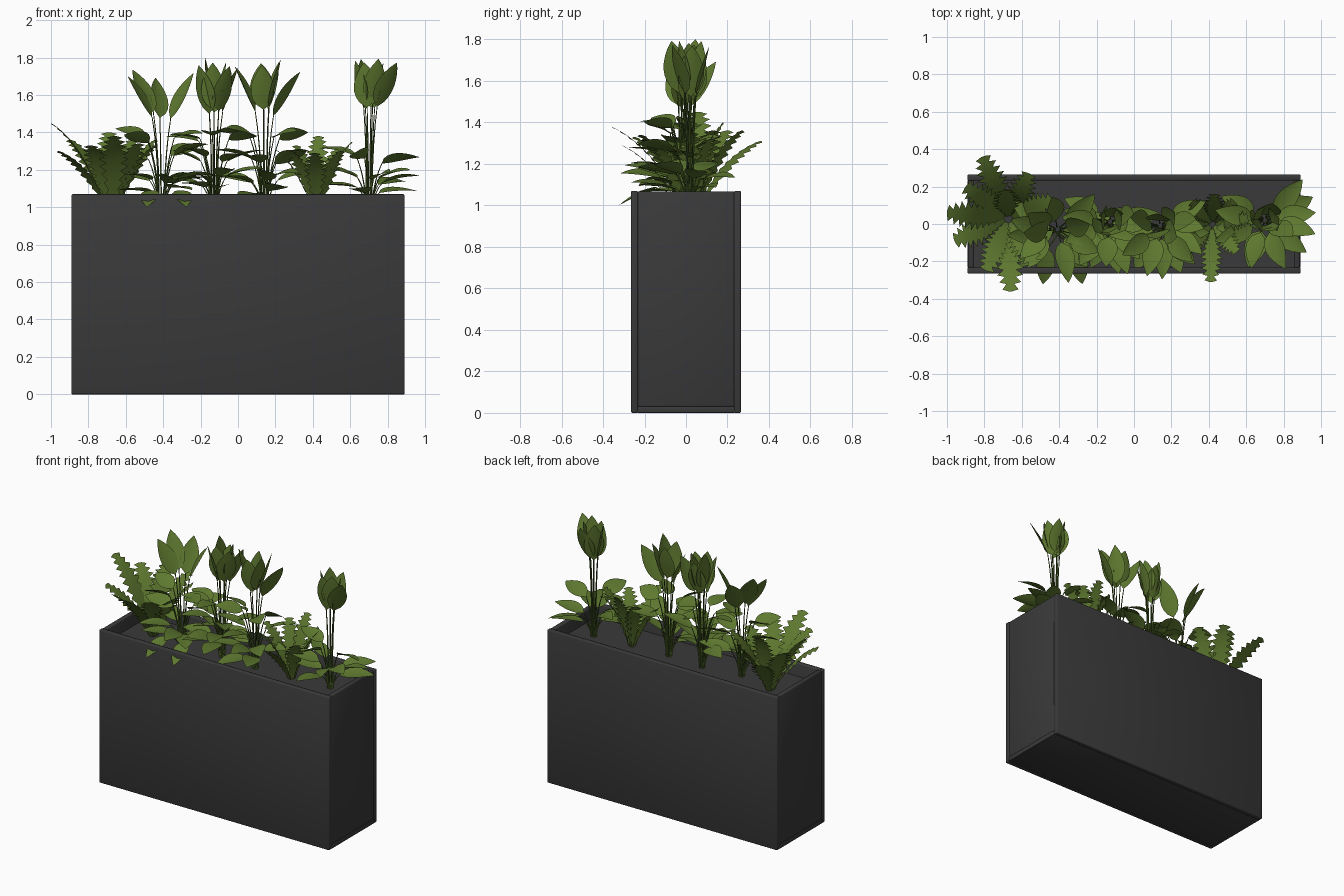
import bpy, bmesh, math, random
from mathutils import Vector, Quaternion

if "Cube" in bpy.data.objects:
    bpy.data.objects.remove(bpy.data.objects["Cube"])

random.seed(4)


def material(name, rgb):
    m = bpy.data.materials.new(name)
    m.diffuse_color = (*rgb, 1)
    m.use_nodes = True
    m.node_tree.nodes["Principled BSDF"].inputs["Base Color"].default_value = m.diffuse_color
    return m


BOX = material("charcoal", (0.042, 0.042, 0.043))
LEAF = material("leaf green", (0.112, 0.190, 0.029))
STEM = material("stem green", (0.085, 0.145, 0.023))
SOIL_Z = 0.98


# ---------- planter ----------
def panel(name, x0, x1, y0, y1, z0, z1, mat, bevel=0.006):
    bm = bmesh.new()
    bmesh.ops.create_cube(bm, size=1)
    for v in bm.verts:
        v.co = Vector(((x0 + x1) / 2 + v.co.x * (x1 - x0),
                       (y0 + y1) / 2 + v.co.y * (y1 - y0),
                       (z0 + z1) / 2 + v.co.z * (z1 - z0)))
    me = bpy.data.meshes.new(name)
    bm.to_mesh(me)
    bm.free()
    me.materials.append(mat)
    for p in me.polygons:
        p.use_smooth = bevel > 0
    ob = bpy.data.objects.new(name, me)
    bpy.context.collection.objects.link(ob)
    if bevel:
        b = ob.modifiers.new("bevel", "BEVEL")
        b.width, b.segments = bevel, 2


panel("front_panel", -.89, .89, -.265, -.232, 0, 1.07, BOX)
panel("back_panel", -.89, .89, .232, .265, 0, 1.07, BOX)
panel("left_panel", -.887, -.855, -.234, .234, 0.03, 1.068, BOX)
panel("right_panel", .855, .887, -.234, .234, 0.03, 1.068, BOX)
panel("bottom_plate", -.889, .889, -.236, .236, 0, 0.032, BOX, 0.003)
panel("soil", -.86, .86, -.235, .235, SOIL_Z - .05, SOIL_Z, BOX, 0)


# ---------- foliage helpers ----------
def vert(bm, p):
    return bm.verts.new((max(-1, min(1, p.x)), p.y, p.z))


def radial(az):
    return Vector((math.cos(math.radians(az)), math.sin(math.radians(az)), 0))


def bezier(a, b, c, t):
    return a * (1 - t) ** 2 + b * 2 * t * (1 - t) + c * t * t


def add_stem(bm, a, b, c, r):
    """Thin three-sided tapering tube along a curve."""
    rings = []
    for i in range(6):
        t = i / 5
        p = bezier(a, b, c, t)
        rings.append([vert(bm, p + radial(k * 120) * r * (1 - .5 * t)) for k in range(3)])
    for r0, r1 in zip(rings, rings[1:]):
        for k in range(3):
            bm.faces.new((r0[k], r0[(k + 1) % 3], r1[(k + 1) % 3], r1[k])).material_index = 1


def add_leaf(bm, base, az, elev, length, width, droop, roll):
    """Pointed oval blade, folded slightly along its midrib."""
    out, e = radial(az), math.radians(elev)
    d = out * math.cos(e) + Vector((0, 0, math.sin(e)))
    side = Quaternion(d, roll) @ Vector((-out.y, out.x, 0))
    nrm = d.cross(side)
    rows, n = [], 8
    for i in range(n + 1):
        t = i / n
        w = width / 2 * math.sin(math.pi * t ** .8) ** .8 if 0 < i < n else .002
        p = base + d * length * t + nrm * droop * length * t * t
        fold = nrm * (.22 * w)
        rows.append([vert(bm, p - side * w + fold), vert(bm, p), vert(bm, p + side * w + fold)])
    for a, b in zip(rows, rows[1:]):
        for k in (0, 1):
            bm.faces.new((a[k], b[k], b[k + 1], a[k + 1]))


def add_frond(bm, base, tip, width):
    """Rising fern frond with saw-tooth leaflets on both sides."""
    mid = base.lerp(tip, .45)
    mid.z = base.z + (tip.z - base.z) * .78
    flat = Vector((tip.x - base.x, tip.y - base.y, 0)).normalized()
    side = Vector((-flat.y, flat.x, 0))
    n = 10
    pts = [bezier(base, mid, tip, i / n) for i in range(n + 1)]
    spine = [vert(bm, p) for p in pts]
    for s in (1, -1):
        valley, peak = [], []
        for i, p in enumerate(pts):
            t = i / n
            w = width / 2 * min(1, .25 + 1.7 * t) * (1 - t ** 4 * .75)
            step = (pts[min(i + 1, n)] - pts[max(i - 1, 0)]) / 2
            valley.append(vert(bm, p + side * s * w * .5))
            peak.append(vert(bm, p + side * s * w + step * .75 - Vector((0, 0, .1 * w))))
        for i in range(n):
            for f in ((spine[i], valley[i], valley[i + 1], spine[i + 1]),
                      (valley[i], peak[i], valley[i + 1])):
                bm.faces.new(f[::-s])


def finish(bm, name):
    me = bpy.data.meshes.new(name)
    bm.to_mesh(me)
    bm.free()
    for m in (LEAF, STEM):
        me.materials.append(m)
    for p in me.polygons:
        p.use_smooth = True
    ob = bpy.data.objects.new(name, me)
    bpy.context.collection.objects.link(ob)


# ---------- broad-leaf plants ----------
# tier: stem reach, leaf base height, leaf length, elevation, width, droop, roll
TIERS = {
    "top": (.03, 1.53, .25, 74, .13, .08, .4),
    "splay": (.05, 1.52, .26, 64, .12, .0, .6),
    "mid": (.08, 1.38, .17, 20, .11, -.15, .7),
    "shoulder": (.07, 1.25, .20, 24, .11, -.2, .6),
    "low": (.07, 1.14, .21, 20, .11, -.2, .4),
    "base": (.06, 1.08, .21, 8, .12, -.12, .2),
}


def plant(name, x, y, dz, tiers):
    bm = bmesh.new()
    root = Vector((x, y, SOIL_Z))
    for tier, azimuths in tiers.items():
        reach, z, length, elev, width, droop, roll = TIERS[tier]
        for az in azimuths:
            up = dz if z > 1.3 else 0
            foot = root + radial(az) * .015
            b = Vector((x, y, z + up + random.uniform(-.02, .03))) + radial(az) * reach
            ctrl = foot.lerp(b, .6) - radial(az) * reach * .4
            add_stem(bm, foot, ctrl, b, .006)
            add_leaf(bm, b, az, elev + random.uniform(-6, 6), length * random.uniform(.92, 1.06),
                     width, droop, random.uniform(-roll, roll))
    finish(bm, name)


plant("leafy_plant_far_left", -.41, -.03, -.03, {
    "splay": (185, 10, 150, 100), "mid": (170, 215, 330),
    "shoulder": (190, 345, 40), "low": (225, 285, 330, 15, 150), "base": (210, 310)})
plant("leafy_plant_left", -.13, .01, -.01, {
    "top": (20, 85, 150, 215, 270, 330), "splay": (20,), "mid": (175, 205, 350, 265),
    "shoulder": (165, 235, 310, 10), "low": (195, 250, 290, 340, 150), "base": (230, 280)})
plant("leafy_plant_middle", .14, -.01, -.02, {
    "top": (265, 330, 40, 100), "splay": (165, 10), "mid": (175, 220, 310, 0),
    "shoulder": (190, 255, 330, 30), "low": (165, 215, 275, 310, 350), "base": (240, 295)})
plant("leafy_plant_right", .70, .02, .0, {
    "top": (10, 70, 130, 190, 250, 310), "splay": (330,),
    "shoulder": (348, 170, 250), "low": (10, 45, 205, 290, 150, 320),
    "base": (250, 190, 25)})

# leaves drooping over the front edge
bm = bmesh.new()
for lx, az in ((-.46, 262), (-.31, 280)):
    b = Vector((lx, -.13, 1.09))
    add_stem(bm, Vector((-.41, -.05, SOIL_Z)), Vector((-.41, -.06, 1.06)), b, .006)
    add_leaf(bm, b, az, -20, .21, .10, -.08, 0)
finish(bm, "drooping_leaves")


# ---------- ferns ----------
def fern(name, x, y, width, tips):
    bm = bmesh.new()
    for tx, ty, tz in tips:
        base = Vector((x, y, SOIL_Z)) + Vector((tx - x, ty - y, 0)) * .08
        add_frond(bm, base, Vector((tx, ty, tz)), width)
    finish(bm, name)


fern("large_fern", -.67, .03, .17, (
    (-1.0, .06, 1.45), (-.96, -.09, 1.30), (-.81, .36, 1.31), (-.56, .27, 1.36),
    (-.44, .13, 1.36), (-.79, -.25, 1.33), (-.53, -.22, 1.34), (-.66, -.36, 1.38),
    (-.90, .20, 1.36), (-.69, .18, 1.40), (-.44, -.06, 1.33)))
fern("small_fern", .42, .0, .13, (
    (.43, .16, 1.38), (.41, -.31, 1.29), (.20, .02, 1.31), (.61, .03, 1.35),
    (.28, -.14, 1.30), (.55, -.15, 1.30), (.31, .12, 1.33), (.54, .12, 1.32)))
